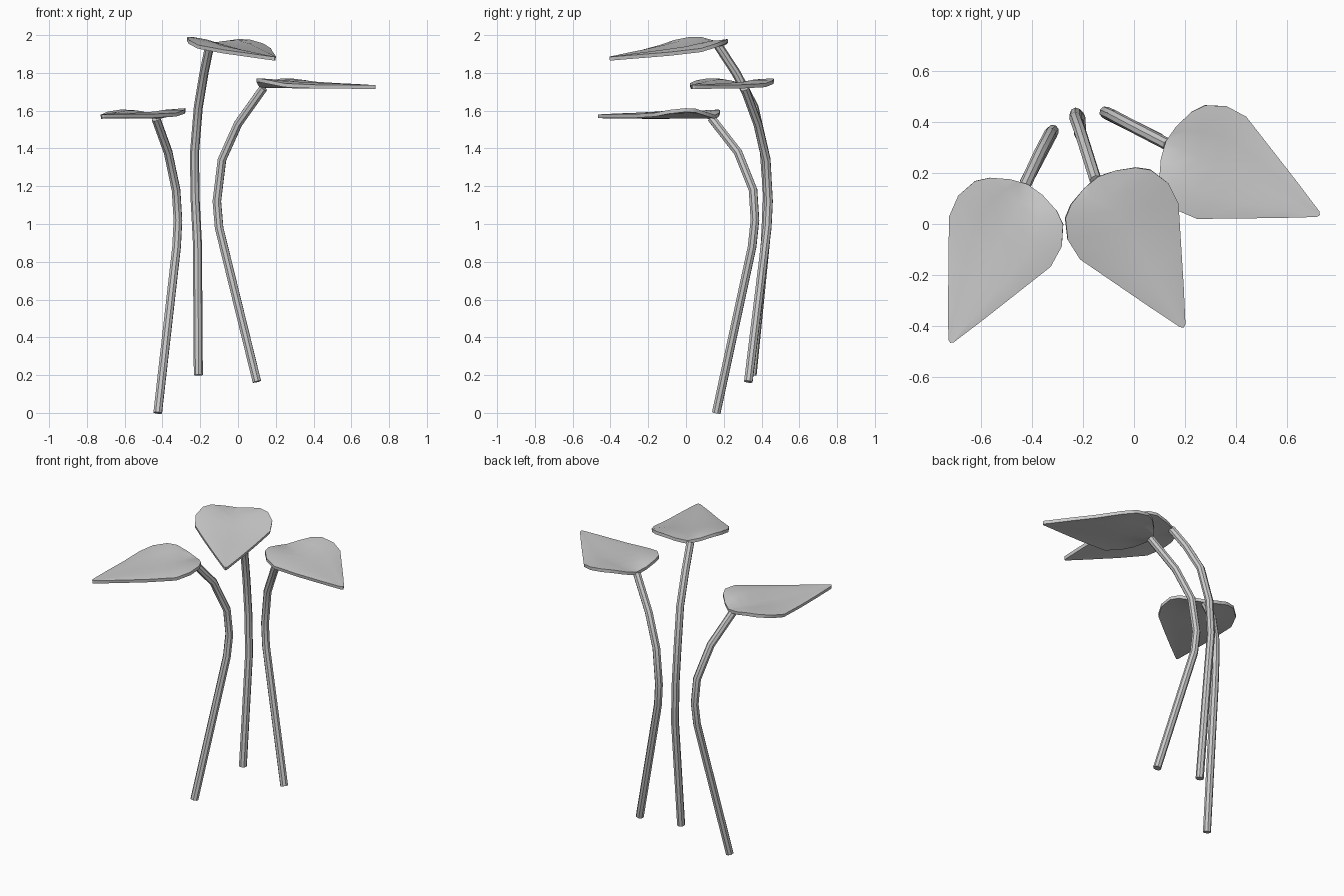
import bpy
import math
from mathutils import Vector

if "Cube" in bpy.data.objects:
    bpy.data.objects.remove(bpy.data.objects["Cube"])


def finish(obj):
    bpy.ops.object.select_all(action='DESELECT')
    obj.select_set(True)
    bpy.context.view_layer.objects.active = obj
    if obj.type == 'CURVE':
        bpy.ops.object.convert(target='MESH')
    bpy.ops.object.shade_smooth_by_angle(angle=math.radians(40))


def stem(name, points):
    # round tube swept along a few path points
    cu = bpy.data.curves.new(name, 'CURVE')
    cu.dimensions = '3D'
    cu.bevel_depth = 0.024
    cu.bevel_resolution = 2
    cu.use_fill_caps = True
    sp = cu.splines.new('POLY')
    sp.points.add(len(points) - 1)
    for p, co in zip(sp.points, points):
        p.co = (*co, 1)
    obj = bpy.data.objects.new(name, cu)
    bpy.context.collection.objects.link(obj)
    finish(obj)


# half leaf rows: rim distance along, rim half width, rim lift, midrib distance, bulge
ROWS = [
    (0.012, 0.070, 0.012, 0.00, 0.000),
    (0.042, 0.145, 0.030, 0.08, 0.006),
    (0.080, 0.192, 0.032, 0.15, 0.010),
    (0.160, 0.226, 0.022, 0.23, 0.012),
    (0.250, 0.222, 0.006, 0.31, 0.012),
    (0.400, 0.150, 0.000, 0.44, 0.009),
    (0.550, 0.078, 0.000, 0.57, 0.005),
    (0.682, 0.012, 0.000, 0.69, 0.000),
]


def leaf(name, base, tip, roll=0.0):
    # heart-shaped blade folded along its midrib
    base, tip = Vector(base), Vector(tip)
    along = (tip - base) / 0.69
    side = Vector((-along.y, along.x, 0)).normalized()
    side.z = roll
    verts, faces = [], []
    for u, w, lift, mid, bulge in ROWS:
        for s in (-1, -0.5, 0, 0.5, 1):
            a = abs(s)
            co = base + along * (mid + (u - mid) * a) + side * (w * s)
            co.z += lift * a + (bulge if a == 0.5 else 0)
            verts.append(co)
    for i in range(len(ROWS) - 1):
        for j in range(4):
            k = i * 5 + j
            faces.append((k, k + 5, k + 6, k + 1))
    me = bpy.data.meshes.new(name)
    me.from_pydata(verts, [], faces)
    obj = bpy.data.objects.new(name, me)
    bpy.context.collection.objects.link(obj)
    finish(obj)
    mod = obj.modifiers.new('thickness', 'SOLIDIFY')
    mod.thickness = 0.02
    mod.offset = -1
    bpy.ops.object.modifier_apply(modifier=mod.name)
    finish(obj)


# left plant
stem('left_stem', [(-0.425, 0.16, 0), (-0.325, 0.35, 0.88), (-0.318, 0.365, 1.02),
                   (-0.328, 0.355, 1.18), (-0.37, 0.275, 1.38), (-0.435, 0.135, 1.56)])
leaf('left_leaf', (-0.415, 0.155, 1.577), (-0.72, -0.465, 1.58), 0.02)

# middle plant
stem('middle_stem', [(-0.21, 0.35, 0.2), (-0.215, 0.42, 0.9), (-0.228, 0.432, 1.15),
                     (-0.23, 0.415, 1.38), (-0.21, 0.36, 1.62), (-0.18, 0.265, 1.8),
                     (-0.15, 0.17, 1.945)])
leaf('middle_leaf', (-0.14, 0.185, 1.96), (0.195, -0.405, 1.885), -0.04)

# right plant
stem('right_stem', [(0.10, 0.33, 0.165), (-0.10, 0.43, 0.98), (-0.112, 0.437, 1.12),
                    (-0.085, 0.425, 1.34), (0.0, 0.38, 1.53), (0.135, 0.31, 1.72)])
leaf('right_leaf', (0.125, 0.325, 1.74), (0.728, 0.035, 1.735))
